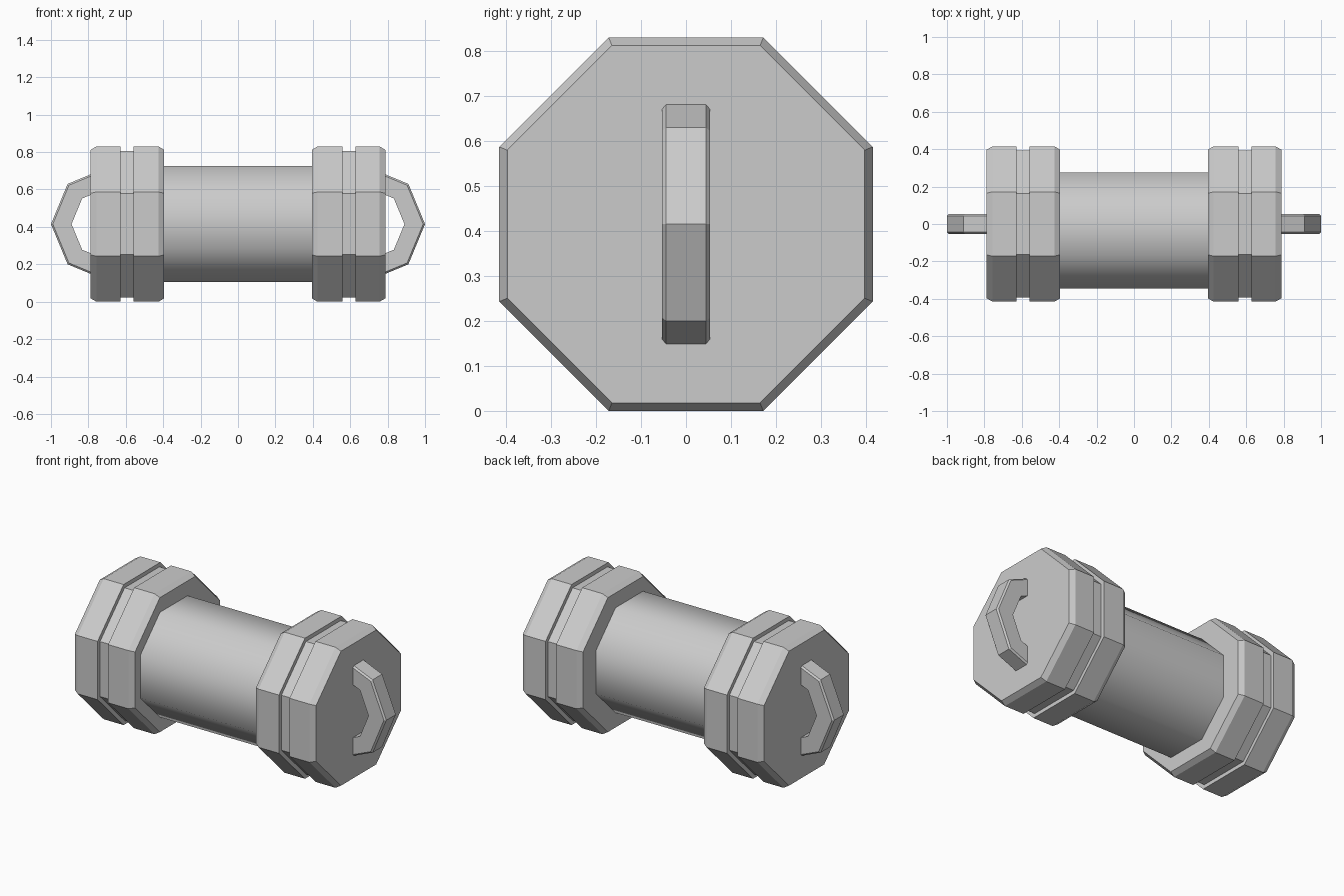
import bpy, bmesh
from math import cos, sin, pi, radians

if "Cube" in bpy.data.objects:
    bpy.data.objects.remove(bpy.data.objects["Cube"])

CZ = 0.415  # height of the main axis


def make_object(name, bm, mirror=False):
    bmesh.ops.recalc_face_normals(bm, faces=bm.faces[:])
    mesh = bpy.data.meshes.new(name)
    bm.to_mesh(mesh)
    bm.free()
    ob = bpy.data.objects.new(name, mesh)
    bpy.context.collection.objects.link(ob)
    if mirror:
        ob.modifiers.new("mirror_x", 'MIRROR').use_clip = False
    return ob


def octagon_lathe(name, profile, cy=0.0, mirror=False):
    """Sweep (x, apothem) points around the x axis with 8 flat sides."""
    bm = bmesh.new()
    rings = []
    for x, a in profile:
        r = a / cos(pi / 8)
        rings.append([bm.verts.new((x, cy + r * cos(pi / 8 + i * pi / 4),
                                    CZ + r * sin(pi / 8 + i * pi / 4)))
                      for i in range(8)])
    for a, b in zip(rings, rings[1:]):
        for i in range(8):
            j = (i + 1) % 8
            bm.faces.new((a[i], a[j], b[j], b[i]))
    bm.faces.new(rings[0])
    bm.faces.new(rings[-1])
    return make_object(name, bm, mirror)


# Grooved octagonal end caps
octagon_lathe("end_cap", [(0.395, 0.397), (0.425, 0.415), (0.558, 0.415), (0.558, 0.392),
                          (0.627, 0.392), (0.627, 0.415), (0.757, 0.415), (0.788, 0.397)],
              mirror=True)

# Smooth-shaded central body, set slightly towards the front
body = octagon_lathe("central_body", [(-0.41, 0.31), (0.41, 0.31)], cy=-0.035)
bpy.context.view_layer.objects.active = body
body.select_set(True)
bpy.ops.object.shade_smooth_by_angle(angle=radians(50))

# End handles: half of an eight-sided ring with chamfered outer edges
section = [(0.194, -0.053), (0.294, -0.053), (0.304, -0.044),
           (0.304, 0.044), (0.294, 0.053), (0.194, 0.053)]
bm = bmesh.new()
loops = [[bm.verts.new((0.696 + r * cos(k * pi / 4), y, CZ + r * sin(k * pi / 4)))
          for r, y in section] for k in range(-2, 3)]
n = len(section)
for a, b in zip(loops, loops[1:]):
    for i in range(n):
        j = (i + 1) % n
        bm.faces.new((a[i], a[j], b[j], b[i]))
bm.faces.new(loops[0])
bm.faces.new(loops[-1])
make_object("end_handle", bm, mirror=True)
